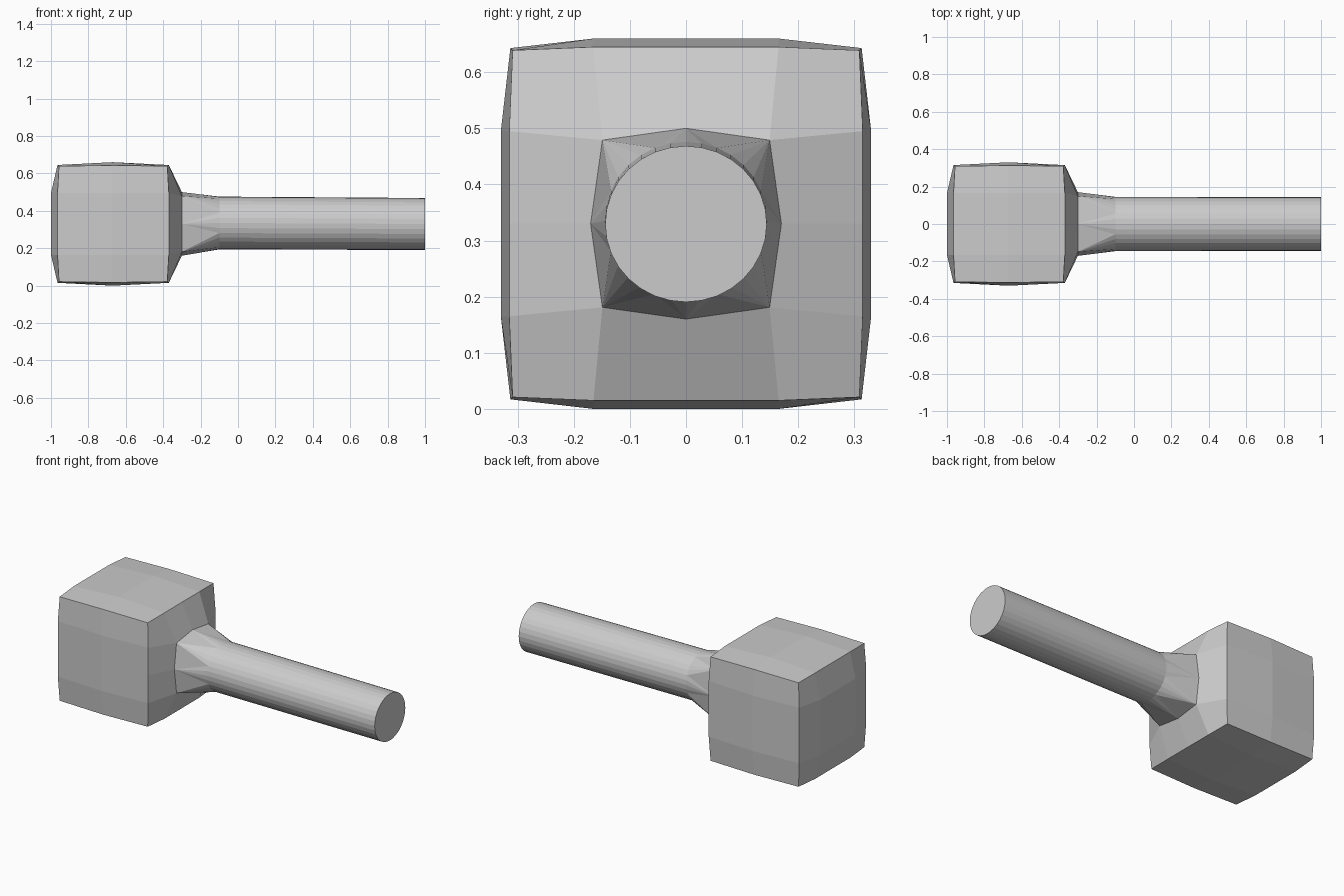
import bpy, bmesh, math

if "Cube" in bpy.data.objects:
    bpy.data.objects.remove(bpy.data.objects["Cube"])

CZ = 0.33  # height of the long axis


def finish(bm, name):
    bmesh.ops.recalc_face_normals(bm, faces=bm.faces[:])
    me = bpy.data.meshes.new(name)
    bm.to_mesh(me)
    bm.free()
    ob = bpy.data.objects.new(name, me)
    bpy.context.collection.objects.link(ob)
    return ob


def quadrants(bm, pts):
    """Repeat quarter-section points (x, y, z) four times around the x axis."""
    ring = []
    for q in range(4):
        c, s = round(math.cos(q * math.pi / 2)), round(math.sin(q * math.pi / 2))
        ring += [bm.verts.new((x, y * c - z * s, CZ + y * s + z * c)) for x, y, z in pts]
    return ring


def head_ring(bm, x_mid, x_corner, mid, corner):
    h = 0.165
    return quadrants(bm, [(x_mid, mid, 0), (x_mid, mid, h),
                          (x_corner, corner, corner), (x_mid, h, mid)])


def join_octagon(bm, ring, octa):
    """Connect a 16-point head ring to an 8-point inner ring."""
    for q in range(4):
        r = [ring[(4 * q + i) % 16] for i in range(5)]
        o = [octa[(2 * q + i) % 8] for i in range(3)]
        bm.faces.new((r[0], r[1], o[1], o[0]))
        bm.faces.new((r[1], r[2], r[3], o[1]))
        bm.faces.new((r[3], r[4], o[2], o[1]))


def loft(bm, a, b):
    n = len(a)
    for i in range(n):
        bm.faces.new((a[i], a[(i + 1) % n], b[(i + 1) % n], b[i]))


# Bulged block head
bm = bmesh.new()
back = quadrants(bm, [(-1, 0.165, 0), (-1, 0.165, 0.165)])
r0 = head_ring(bm, -0.965, -0.957, 0.315, 0.309)
r1 = head_ring(bm, -0.67, -0.67, 0.33, 0.313)
r2 = head_ring(bm, -0.37, -0.378, 0.315, 0.309)
neck = quadrants(bm, [(-0.30, 0.17, 0), (-0.30, 0.149, 0.149)])
bm.faces.new(back)
join_octagon(bm, r0, back)
loft(bm, r0, r1)
loft(bm, r1, r2)
join_octagon(bm, r2, neck)
finish(bm, "hammer_head")

# Round handle with a faceted collar blending into the head
bm = bmesh.new()
N = 32


def circle(x, cz, ry, rz):
    return [bm.verts.new((x, ry * math.cos(2 * math.pi * i / N),
                          cz + rz * math.sin(2 * math.pi * i / N))) for i in range(N)]


collar = quadrants(bm, [(-0.30, 0.17, 0), (-0.30, 0.149, 0.149)])
start = circle(-0.10, 0.335, 0.145, 0.141)
end = circle(1.0, 0.3295, 0.144, 0.139)
for j in range(8):
    for i in range(4 * j - 2, 4 * j + 2):
        bm.faces.new((collar[j], start[(i + 1) % N], start[i % N]))
    bm.faces.new((collar[j], collar[(j + 1) % 8], start[(4 * j + 2) % N]))
loft(bm, start, end)
bm.faces.new(end)
finish(bm, "handle")
